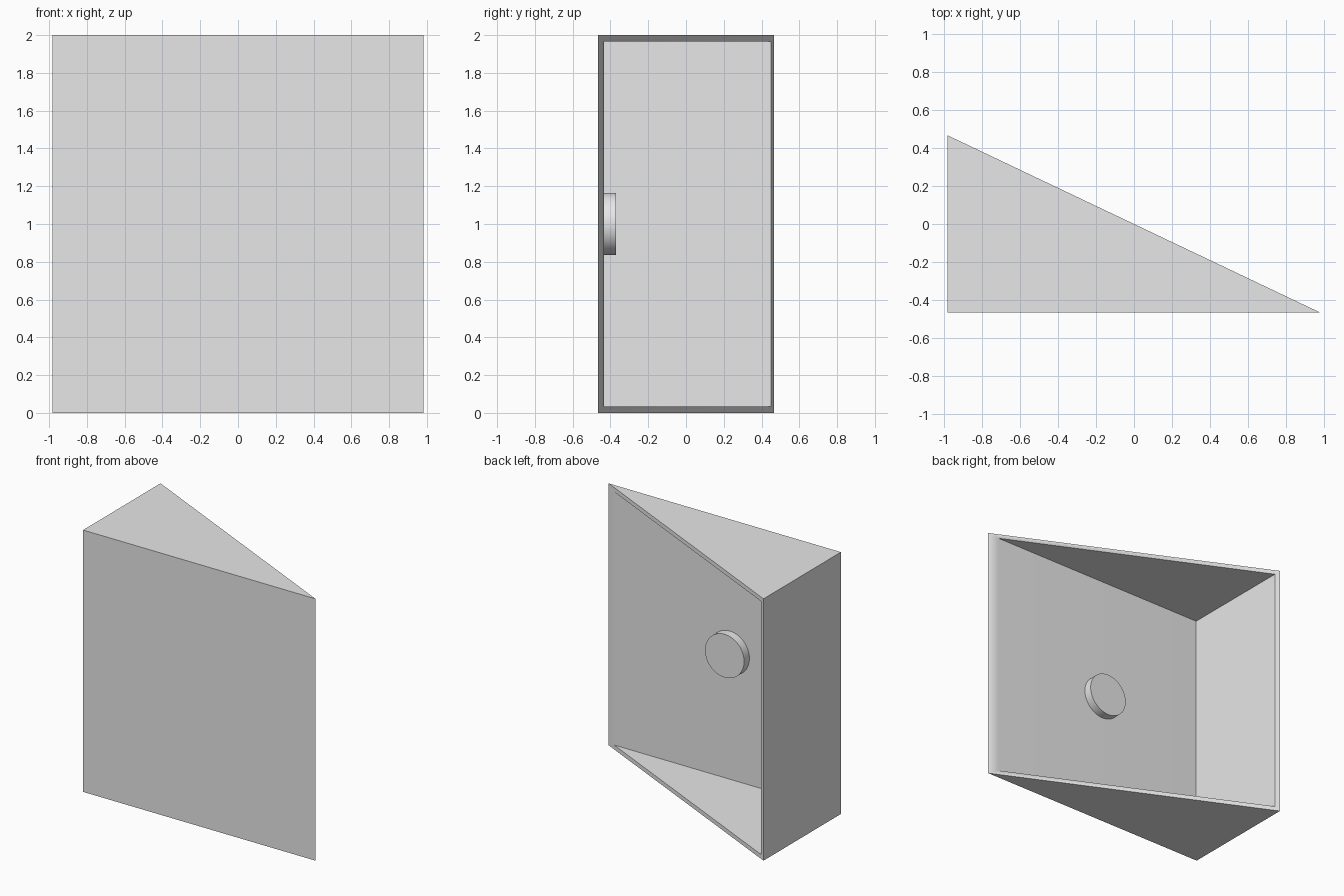
import bpy, bmesh, math
from mathutils import Matrix

cube = bpy.data.objects.get("Cube")
if cube:
    bpy.data.objects.remove(cube, do_unlink=True)

X, Y, H, T = 0.982, 0.467, 2.0, 0.033   # half width, half depth, height, wall

grey = bpy.data.materials.new("plain_grey")
grey.use_nodes = True
grey.diffuse_color = (0.8, 0.8, 0.8, 1)
grey.node_tree.nodes["Principled BSDF"].inputs["Base Color"].default_value = (0.8, 0.8, 0.8, 1)


def finish(name, bm):
    bmesh.ops.recalc_face_normals(bm, faces=bm.faces)
    mesh = bpy.data.meshes.new(name)
    bm.to_mesh(mesh)
    bm.free()
    mesh.materials.append(grey)
    ob = bpy.data.objects.new(name, mesh)
    bpy.context.collection.objects.link(ob)
    bpy.ops.object.select_all(action="DESELECT")
    ob.select_set(True)
    bpy.context.view_layer.objects.active = ob
    bpy.ops.object.shade_smooth_by_angle(angle=math.radians(30))
    return ob


def wedge(bm, inset):
    """Corners of a triangular prism, inset from every wall but the slanted one."""
    x, y = -X + inset, -Y + inset
    slope = Y / X
    tri = [(x, y), (-y / slope, y), (x, -x * slope)]   # corner, tip, back
    return [[bm.verts.new((px, py, z)) for px, py in tri] for z in (inset, H - inset)]


# Hollow wedge shell, open on its slanted side
bm = bmesh.new()
outer, inner = wedge(bm, 0), wedge(bm, T)
for low, high in (outer, inner):
    bm.faces.new(low)
    bm.faces.new(high)
    for a, b in ((0, 1), (2, 0)):                      # front wall, side wall
        bm.faces.new((low[a], low[b], high[b], high[a]))

# Rim around the opening
loops = [[s[0][1], s[0][2], s[1][2], s[1][1]] for s in (outer, inner)]
for i in range(4):
    j = (i + 1) % 4
    bm.faces.new((loops[0][i], loops[0][j], loops[1][j], loops[1][i]))
shell = finish("wedge_shell", bm)
weighted = shell.modifiers.new("weighted_normals", "WEIGHTED_NORMAL")
weighted.keep_sharp = True

# Round knob on the inside of the front wall
bm = bmesh.new()
back, front = -Y + T - 0.01, -0.37
place = Matrix.Translation((-0.067, (back + front) / 2, 1)) @ Matrix.Rotation(math.pi / 2, 4, "X")
bmesh.ops.create_cone(bm, cap_ends=True, segments=64, radius1=0.165, radius2=0.165,
                      depth=front - back, matrix=place)
finish("round_knob", bm)
